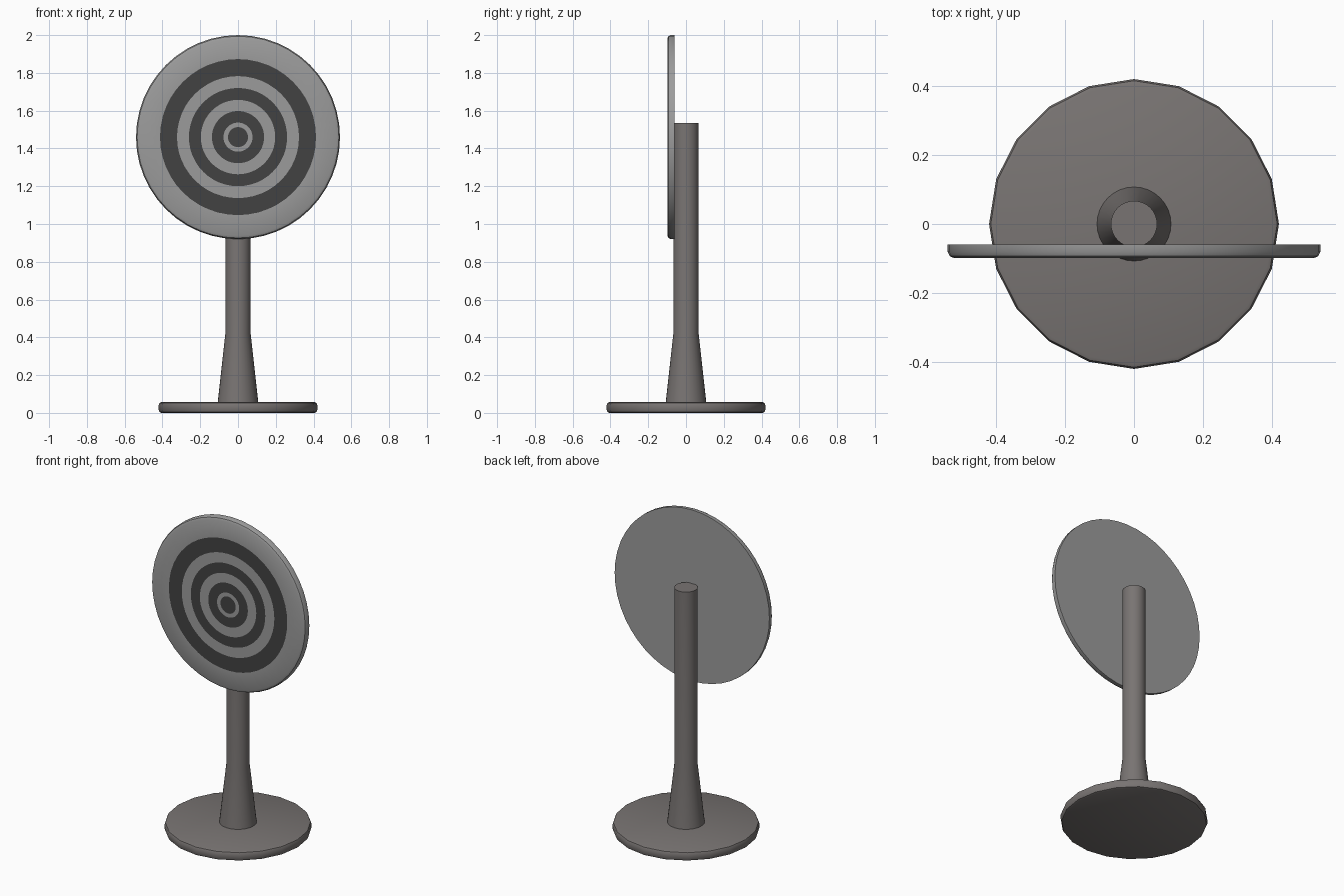
import bpy, bmesh, math

if "Cube" in bpy.data.objects:
    bpy.data.objects.remove(bpy.data.objects["Cube"])


def material(name, rgb):
    m = bpy.data.materials.new(name)
    m.diffuse_color = (*rgb, 1)
    m.use_nodes = True
    m.node_tree.nodes["Principled BSDF"].inputs["Base Color"].default_value = m.diffuse_color
    return m


def lathe(name, profile, sides, mats, bands=None):
    """Spin (radius, height) points around z; bands gives a material index per span."""
    bm = bmesh.new()
    rings = []
    for r, z in profile:
        if r == 0:
            rings.append([bm.verts.new((0, 0, z))] * sides)
        else:
            rings.append([bm.verts.new((r * math.cos(2 * math.pi * i / sides),
                                        r * math.sin(2 * math.pi * i / sides), z))
                          for i in range(sides)])
    for k, (a, b) in enumerate(zip(rings, rings[1:])):
        for i in range(sides):
            j = (i + 1) % sides
            corners = list(dict.fromkeys((a[i], a[j], b[j], b[i])))
            f = bm.faces.new(corners)
            f.material_index = bands[k] if bands else 0
    bmesh.ops.recalc_face_normals(bm, faces=bm.faces)
    mesh = bpy.data.meshes.new(name)
    bm.to_mesh(mesh)
    bm.free()
    for m in mats:
        mesh.materials.append(m)
    ob = bpy.data.objects.new(name, mesh)
    bpy.context.collection.objects.link(ob)
    bpy.ops.object.select_all(action='DESELECT')
    ob.select_set(True)
    bpy.context.view_layer.objects.active = ob
    bpy.ops.object.shade_smooth_by_angle(angle=math.radians(32))
    return ob


stand = material("stand_grey", (0.19, 0.175, 0.17))
light = material("target_light", (0.33, 0.33, 0.33))
dark = material("target_dark", (0.055, 0.055, 0.055))

# Round foot with softened rims
lathe("base", [(0, 0), (0.405, 0), (0.415, 0.004), (0.42, 0.015),
               (0.42, 0.042), (0.415, 0.053), (0.405, 0.057), (0, 0.057)], 20, [stand])

# Post with flared foot
lathe("post", [(0, 0.05), (0.108, 0.05), (0.067, 0.42), (0.067, 1.535), (0, 1.535)],
      32, [stand])

# Target disc: flat back, rounded front rim, alternating painted rings
rim = [(0, 0.06), (0.54, 0.06), (0.54, 0.081), (0.534, 0.093), (0.521, 0.099)]
radii = [0.413, 0.323, 0.26, 0.197, 0.138, 0.077, 0.053, 0]
face = [(r, 0.099) for r in radii]
bands = [0] * len(rim) + [(i + 1) % 2 for i in range(len(radii) - 1)]
disc = lathe("target_disc", rim + face, 48, [light, dark], bands)
disc.rotation_euler.x = math.pi / 2
disc.location.z = 1.46
